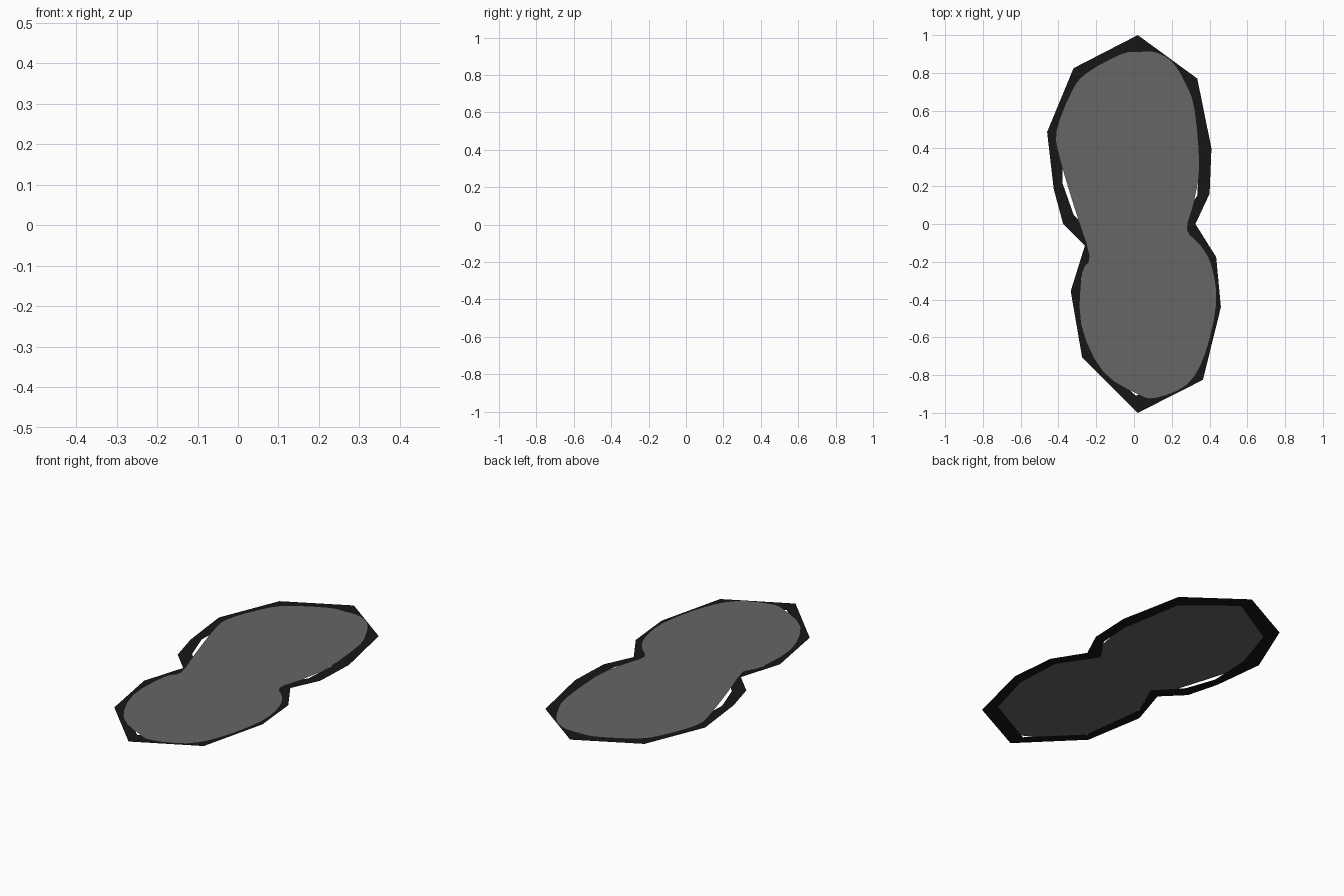
import bpy, bmesh

if "Cube" in bpy.data.objects:
    bpy.data.objects.remove(bpy.data.objects["Cube"])


def material(name, rgb):
    m = bpy.data.materials.new(name)
    m.diffuse_color = (*rgb, 1.0)
    m.use_nodes = True
    m.node_tree.nodes["Principled BSDF"].inputs["Base Color"].default_value = m.diffuse_color
    return m


def add_object(name, bm, mat):
    for f in bm.faces:
        f.normal_update()
        if f.normal.z < 0:
            f.normal_flip()
    me = bpy.data.meshes.new(name)
    bm.to_mesh(me)
    bm.free()
    ob = bpy.data.objects.new(name, me)
    bpy.context.collection.objects.link(ob)
    me.materials.append(mat)
    return ob


def smooth_loop(pts, steps=3):
    """Closed Catmull-Rom curve through the points."""
    out, n = [], len(pts)
    for i in range(n):
        a, b, c, d = (pts[(i + k) % n] for k in (-1, 0, 1, 2))
        for s in range(steps):
            t = s / steps
            out.append(tuple(
                0.5 * (2 * b[k] + (c[k] - a[k]) * t
                       + (2 * a[k] - 5 * b[k] + 4 * c[k] - d[k]) * t * t
                       + (3 * b[k] - a[k] - 3 * c[k] + d[k]) * t ** 3)
                for k in (0, 1)))
    return out


black = material("border_black", (0.008, 0.008, 0.008))
grey = material("surface_grey", (0.135, 0.132, 0.128))

# Flat faceted border: outer and inner outlines, clockwise from the back tip
outer = [(.02, 1), (.335, .77), (.41, .40), (.40, .16), (.325, 0), (.435, -.175),
         (.46, -.44), (.365, -.825), (.02, -1), (-.275, -.705), (-.335, -.355),
         (-.26, -.115), (-.375, 0), (-.425, .185), (-.46, .487), (-.32, .825)]
inner = [(.02, .91), (.28, .70), (.345, .33), (.335, .15), (.24, .01), (.38, -.20),
         (.395, -.47), (.32, -.745), (.01, -.91), (-.23, -.67), (-.28, -.29),
         (-.19, -.09), (-.32, .05), (-.38, .22), (-.37, .467), (-.285, .733)]
bm = bmesh.new()
ro = [bm.verts.new((x, y, 0)) for x, y in outer]
ri = [bm.verts.new((x, y, 0)) for x, y in inner]
for i in range(len(ro)):
    j = (i + 1) % len(ro)
    bm.faces.new((ro[i], ri[i], ri[j], ro[j]))
add_object("border", bm, black)

# Rounded stone surface lying on the border, covering its opening
blob = [(.02, .91), (.11, .91), (.20, .86), (.27, .75), (.32, .61), (.345, .30),
        (.315, .11), (.28, -.03), (.35, -.11), (.41, -.22), (.435, -.42),
        (.375, -.69), (.28, -.85), (.115, -.92), (.02, -.90), (-.165, -.78),
        (-.28, -.53), (-.275, -.26), (-.235, -.17), (-.31, .07), (-.39, .34),
        (-.41, .49), (-.33, .70), (-.25, .80), (-.065, .90)]
bm = bmesh.new()
bm.faces.new([bm.verts.new((x, y, 0.002)) for x, y in smooth_loop(blob)])
bmesh.ops.triangulate(bm, faces=bm.faces[:])
add_object("stone_surface", bm, grey)
